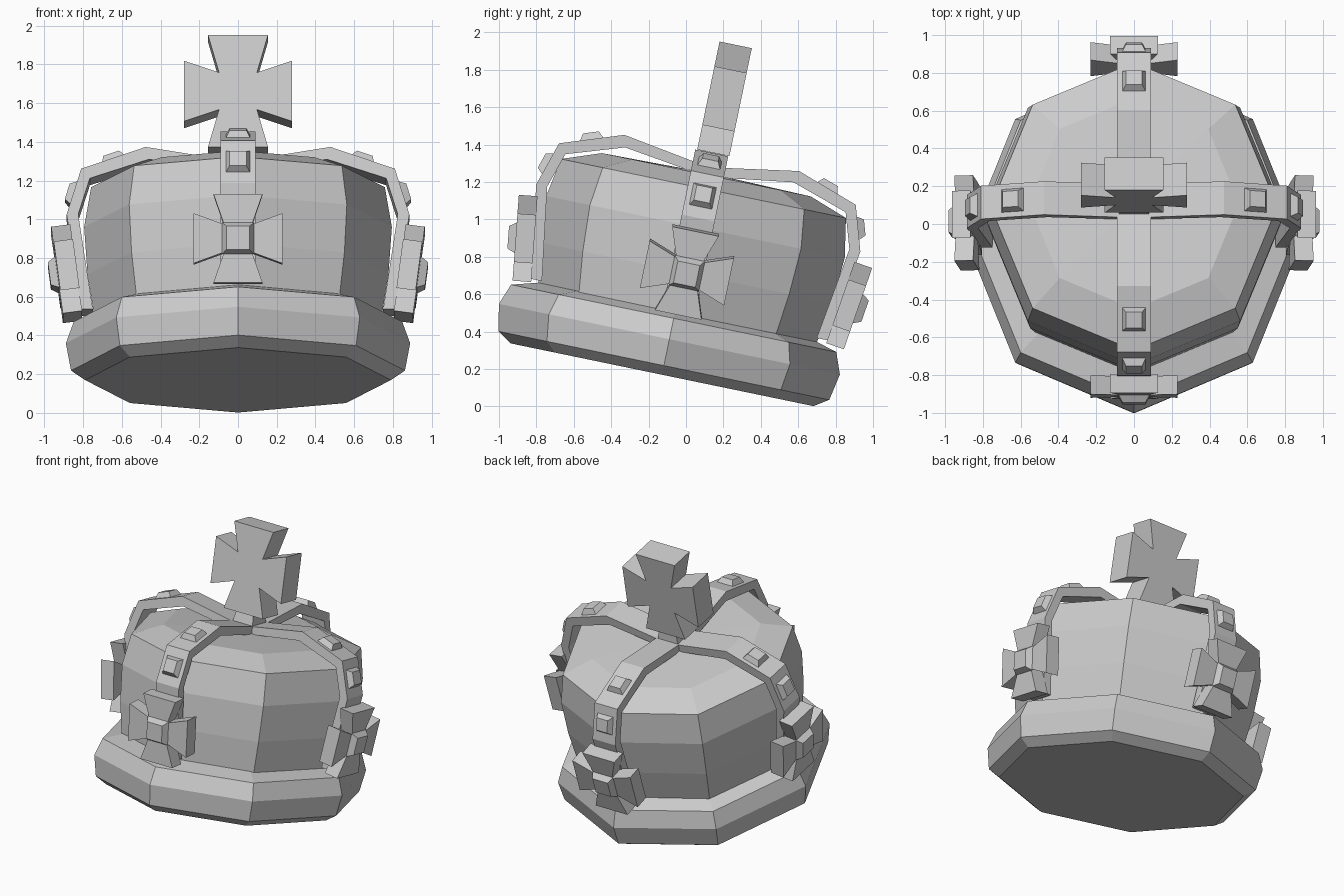
import bpy, bmesh
from math import radians, sin, cos, pi, atan2, sqrt
from mathutils import Matrix

if "Cube" in bpy.data.objects:
    bpy.data.objects.remove(bpy.data.objects["Cube"])

# The whole crown leans backwards; parts are built upright around AXIS
TILT = Matrix.Rotation(radians(-11.7), 4, 'X')
AXIS = Matrix.Translation((0, -0.14, 0))


def rot(deg, axis):
    return Matrix.Rotation(radians(deg), 4, axis)


def move(x, y, z):
    return Matrix.Translation((x, y, z))


def finish(name, bm, matrix):
    bmesh.ops.recalc_face_normals(bm, faces=bm.faces)
    me = bpy.data.meshes.new(name)
    bm.to_mesh(me)
    bm.free()
    ob = bpy.data.objects.new(name, me)
    bpy.context.collection.objects.link(ob)
    ob.matrix_world = TILT @ matrix
    return ob


def lathe(name, profile, matrix, xscale):
    """Eight-sided turned form from (radius, height) rings, capped both ends."""
    bm = bmesh.new()
    rings = [[bm.verts.new((r * xscale * sin(i * pi / 4), -r * cos(i * pi / 4), z))
              for i in range(8)] for r, z in profile]
    for a, b in zip(rings, rings[1:]):
        for i in range(8):
            j = (i + 1) % 8
            bm.faces.new((a[i], a[j], b[j], b[i]))
    bm.faces.new(rings[0])
    bm.faces.new(rings[-1])
    return finish(name, bm, matrix)


def prism(name, outline, half, matrix):
    """Outline in the XZ plane, thickened along Y."""
    bm = bmesh.new()
    a = [bm.verts.new((x, -half, z)) for x, z in outline]
    b = [bm.verts.new((x, half, z)) for x, z in outline]
    bm.faces.new(a)
    bm.faces.new(b)
    for i in range(len(a)):
        j = (i + 1) % len(a)
        bm.faces.new((a[i], a[j], b[j], b[i]))
    return finish(name, bm, matrix)


def stud(name, base, top, height, matrix):
    """Square tapered stone standing on its local XY plane."""
    bm = bmesh.new()
    bmesh.ops.create_cone(bm, cap_ends=True, segments=4, radius1=base * sqrt(2),
                          radius2=top * sqrt(2), depth=height,
                          matrix=move(0, 0, height / 2) @ rot(45, 'Z'))
    return finish(name, bm, matrix)


def cross_outline(w, h, ew, eh, inner):
    """Flared cross: reach w/h, end half-widths ew (top) and eh (side)."""
    q = [(ew, h), (inner, inner), (w, eh)]
    pts = q + [(x, -z) for x, z in reversed(q)]
    return pts + [(-x, z) for x, z in reversed(pts)]


# Padded brim and fabric cap
lathe("brim", [(0.827, 0.14), (0.903, 0.19), (0.931, 0.334), (0.888, 0.448),
               (0.74, 0.49)], move(0, -0.16, 0), 0.955)
lathe("cap", [(0.755, 0.44), (0.797, 0.70), (0.815, 0.95), (0.778, 1.16),
              (0.57, 1.235), (0.05, 1.245)], move(0, -0.145, 0), 0.975)

# Four half arches, each with two stones and a cross at its foot
outer = [(0, 1.277), (0.477, 1.355), (0.81, 1.24), (0.885, 1.0), (0.81, 0.5)]
inner = [(0.75, 0.5), (0.825, 1.0), (0.765, 1.19), (0.46, 1.29), (0, 1.225)]
small_cross = cross_outline(0.23, 0.23, 0.127, 0.13, 0.072)
for k, side in enumerate(("right", "back", "left", "front")):
    base = AXIS @ rot(90 * k, 'Z')
    prism(side + "_arch", outer + inner, 0.09, base)
    for label, (x0, z0), (x1, z1) in (("upper", outer[1], outer[2]),
                                      ("lower", outer[2], outer[3])):
        lean = atan2(z0 - z1, x1 - x0)
        stud(f"{side}_{label}_stone", 0.062, 0.043, 0.036,
             base @ move((x0 + x1) / 2, 0, (z0 + z1) / 2) @ Matrix.Rotation(lean, 4, 'Y'))
    foot = base @ rot(90, 'Z') @ move(0, -0.885, 0.705) @ rot(7.5, 'X')
    prism(side + "_cross", small_cross, 0.05, foot)
    stud(side + "_cross_stone", 0.082, 0.06, 0.04, foot @ move(0, -0.05, 0) @ rot(90, 'X'))

# Large cross on a short neck at the crossing
prism("top_cross", cross_outline(0.28, 0.295, 0.155, 0.16, 0.098), 0.088,
      move(0, -0.132, 1.652))
stud("top_cross_neck", 0.085, 0.065, 0.12, move(0, -0.135, 1.25))
